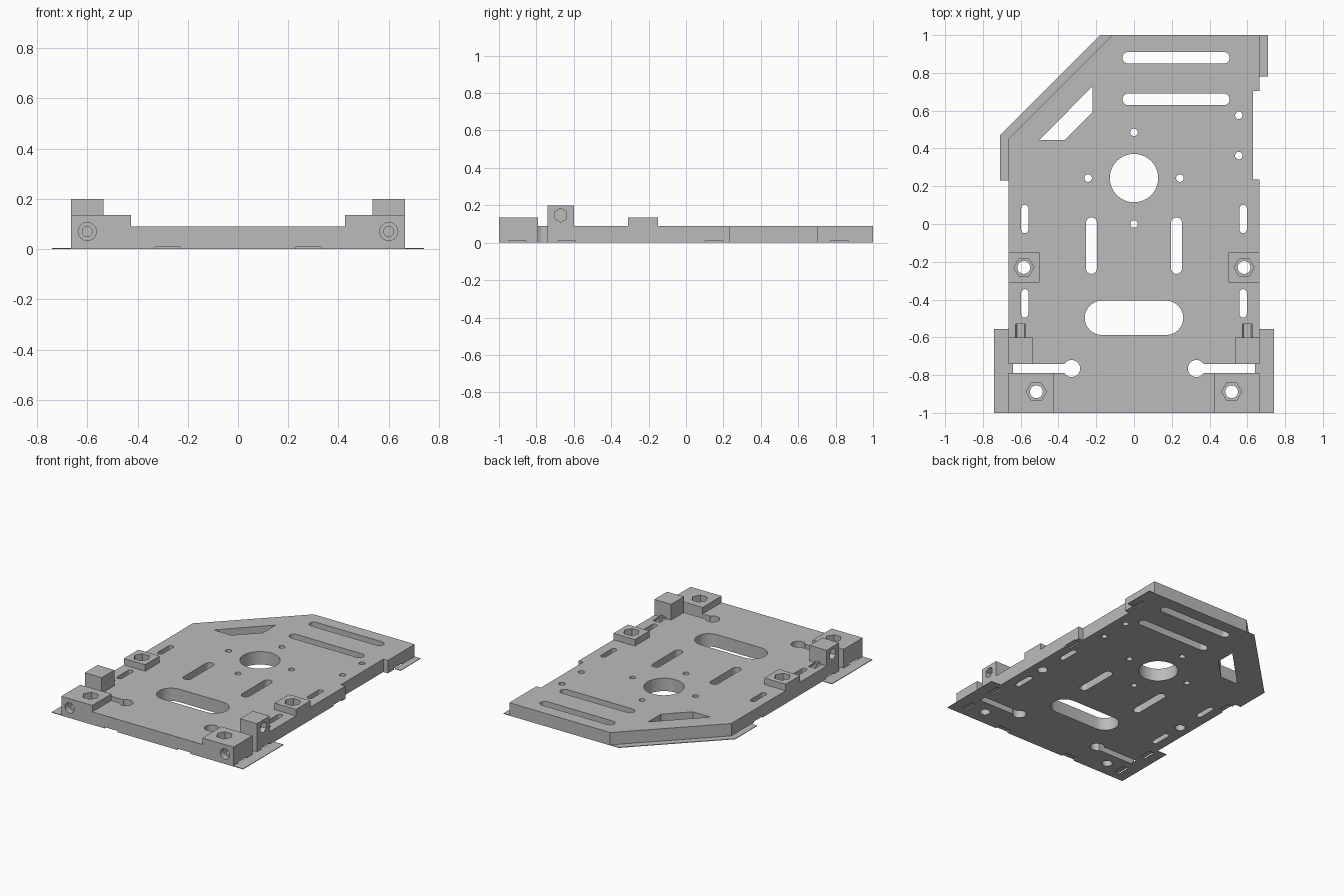
import bpy
import bmesh
from math import pi, cos, sin
from mathutils import Matrix, Vector

if "Cube" in bpy.data.objects:
    bpy.data.objects.remove(bpy.data.objects["Cube"], do_unlink=True)

GREY = (0.5, 0.5, 0.5, 1.0)
mat = bpy.data.materials.new("plain grey")
mat.use_nodes = True
mat.diffuse_color = GREY
mat.node_tree.nodes["Principled BSDF"].inputs["Base Color"].default_value = GREY

BRIM, TOP, PAD, CLAMP = 0.004, 0.09, 0.135, 0.2
EDGE = 0.665


def prism(name, pts, z0, z1, matrix=None):
    """Extrude a 2D outline from z0 to z1, then place it with an optional matrix."""
    bm = bmesh.new()
    face = bm.faces.new([bm.verts.new((x, y, z0)) for x, y in pts])
    new = bmesh.ops.extrude_face_region(bm, geom=[face])["geom"]
    bmesh.ops.translate(bm, vec=(0, 0, z1 - z0),
                        verts=[v for v in new if isinstance(v, bmesh.types.BMVert)])
    if matrix:
        bm.transform(matrix)
    bmesh.ops.recalc_face_normals(bm, faces=bm.faces)
    mesh = bpy.data.meshes.new(name)
    bm.to_mesh(mesh)
    bm.free()
    mesh.materials.append(mat)
    obj = bpy.data.objects.new(name, mesh)
    bpy.context.scene.collection.objects.link(obj)
    return obj


def rect(x0, x1, y0, y1):
    return [(x0, y0), (x1, y0), (x1, y1), (x0, y1)]


def ring(x, y, r, n=40, turn=0.0):
    return [(x + r * cos(turn + 2 * pi * i / n), y + r * sin(turn + 2 * pi * i / n))
            for i in range(n)]


def stadium(a, b, r, n=12):
    """Rounded slot outline between two arc centres."""
    a, b = Vector(a), Vector(b)
    d = (b - a).normalized()
    side = Vector((-d.y, d.x))
    out = []
    for centre, sign in ((b, 1), (a, -1)):
        for i in range(n + 1):
            t = pi * i / n
            out.append(tuple(centre + sign * r * (-side * cos(t) + d * sin(t))))
    return out


def combine(tool, operation):
    mod = body.modifiers.new("cut", "BOOLEAN")
    mod.operation, mod.solver, mod.object = operation, "EXACT", tool
    bpy.ops.object.modifier_apply(modifier=mod.name)
    bpy.data.objects.remove(tool, do_unlink=True)


def add(pts, z0, z1):
    combine(prism("addition", pts, z0, z1), "UNION")


def cut(pts, z0=-0.1, z1=0.3, matrix=None):
    combine(prism("cutter", pts, z0, z1, matrix), "DIFFERENCE")


# Thin brim with the full footprint
right_side = [(EDGE, -0.555), (EDGE, 0.235), (0.63, 0.235), (0.63, 0.703), (EDGE, 0.703)]
body = prism("chassis_plate",
             [(-0.74, -1), (0.74, -1), (0.74, -0.555)] + right_side +
             [(EDGE, 0.78), (0.71, 0.78), (0.71, 1), (-0.18, 1), (-0.71, 0.47),
              (-0.71, 0.23), (-EDGE, 0.23), (-EDGE, -0.555), (-0.74, -0.555)], 0, BRIM)
bpy.ops.object.select_all(action="DESELECT")
bpy.context.view_layer.objects.active = body
body.select_set(True)

# Main plate
add([(-EDGE, -1), (EDGE, -1)] + right_side[1:] +
    [(EDGE, 1), (-0.115, 1), (-EDGE, 0.45)], BRIM / 2, TOP)

# Raised blocks on both sides: corner, clamp and mid pad
for s in (-1, 1):
    add(rect(s * 0.425, s * EDGE, -1, -0.79), 0.05, PAD)
    add(rect(s * 0.535, s * EDGE, -0.74, -0.6), 0.05, CLAMP)
    add(rect(s * 0.5, s * EDGE, -0.31, -0.15), 0.05, PAD)

# Central opening, small screw holes
cut(ring(0, 0.243, 0.128, 64))
for x, y in ((0, 0.485), (-0.243, 0.243), (0.243, 0.243), (0, 0),
             (0.555, 0.575), (0.555, 0.362)):
    cut(ring(x, y, 0.02, 24))

# Long slots across the back, wide slot near the front, angled window
for y in (0.88, 0.66):
    cut(stadium((-0.03, y), (0.475, y), 0.031))
cut(stadium((-0.17, -0.497), (0.17, -0.497), 0.091))
cut([(-0.5, 0.445), (-0.365, 0.445), (-0.22, 0.59), (-0.22, 0.73)])

to_y = Matrix.Rotation(pi / 2, 4, "X")      # local (x, y, z) -> (x, -z, y)
to_x = Matrix(((0, 0, 1, 0), (1, 0, 0, 0), (0, 1, 0, 0), (0, 0, 0, 1)))

for s in (-1, 1):
    # Lengthwise slots
    cut(stadium((s * 0.225, -0.235), (s * 0.225, 0.006), 0.029))
    cut(stadium((s * 0.578, -0.03), (s * 0.578, 0.083), 0.019))
    cut(stadium((s * 0.578, -0.477), (s * 0.578, -0.364), 0.019))

    # Flex slot beside the clamp, ending in a round relief
    cut(rect(s * 0.33, s * 0.64, -0.79, -0.74))
    cut(rect(s * 0.6, s * 0.7, -0.79, -0.74), BRIM)
    cut(ring(s * 0.33, -0.765, 0.045))

    # Vertical bolt holes with hexagonal nut pockets
    for x, y in ((0.517, -0.888), (0.583, -0.23)):
        cut(ring(s * x, y, 0.034, 32))
        cut(ring(s * x, y, 0.053, 6), 0.06)

    # Clamp bolt from the front: head recess, shaft and nut pocket
    cut(ring(s * 0.6, 0.07, 0.036, 32), 0.96, 1.1, to_y)
    cut(ring(s * 0.6, 0.07, 0.02, 24), 0.58, 1.05, to_y)
    cut(ring(s * 0.6, 0.07, 0.038, 6), 0.53, 0.61, to_y)

    # Cross hole through the clamp block with an outer nut pocket
    ends = sorted((s * 0.5, s * 0.7))
    cut(ring(-0.67, 0.147, 0.022, 24), *ends, to_x)
    ends = sorted((s * 0.625, s * 0.7))
    cut(ring(-0.67, 0.147, 0.037, 6, pi / 2), *ends, to_x)

    # Shallow notches under the edges
    cut(rect(s * 0.23, s * 0.33, -1.1, -0.96), -0.1, 0.009)
    for y in (-0.9, -0.64, 0.15):
        cut(rect(s * 0.625, s * EDGE, y - 0.048, y + 0.048), -0.1, 0.009)
cut(rect(0.625, EDGE, 0.77, 0.87), -0.1, 0.009)

# Smooth hole walls, crisp edges
bpy.ops.object.shade_smooth_by_angle(angle=pi / 6)
